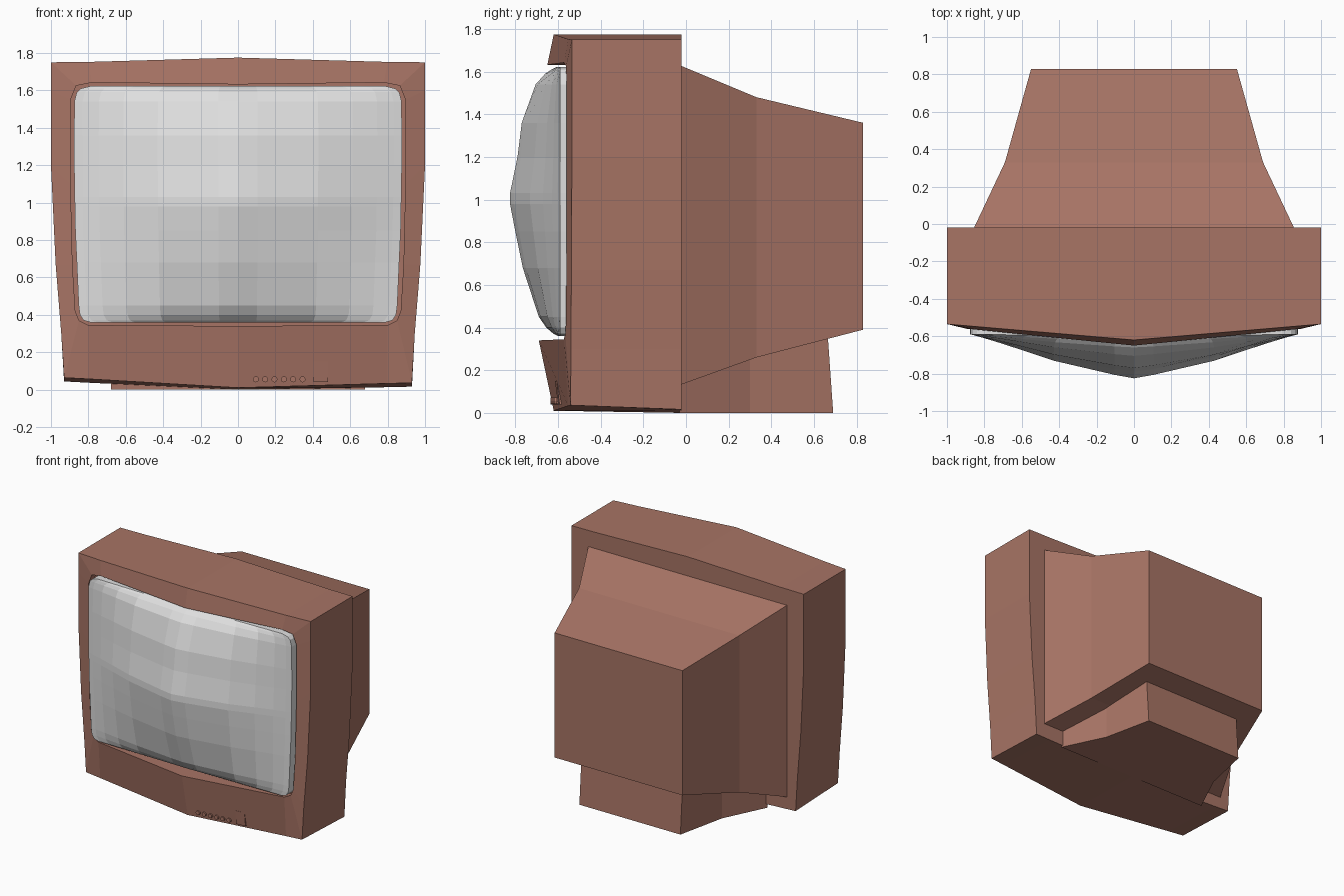
import bpy, bmesh, math

if "Cube" in bpy.data.objects:
    bpy.data.objects.remove(bpy.data.objects["Cube"], do_unlink=True)


def make_material(name, colour):
    mat = bpy.data.materials.new(name)
    mat.use_nodes = True
    mat.diffuse_color = colour
    mat.node_tree.nodes["Principled BSDF"].inputs["Base Color"].default_value = colour
    return mat


brown = make_material("warm brown plastic", (0.39, 0.175, 0.13, 1))
grey = make_material("pale grey glass", (0.74, 0.74, 0.74, 1))


def finish(bm, name, mat):
    bmesh.ops.recalc_face_normals(bm, faces=bm.faces)
    mesh = bpy.data.meshes.new(name)
    bm.to_mesh(mesh)
    bm.free()
    obj = bpy.data.objects.new(name, mesh)
    bpy.context.collection.objects.link(obj)
    mesh.materials.append(mat)
    return obj


def loft(name, loops, mat):
    """Skin a row of closed loops and cap both ends."""
    bm = bmesh.new()
    rings = [[bm.verts.new(p) for p in loop] for loop in loops]
    n = len(rings[0])
    for a, b in zip(rings, rings[1:]):
        for i in range(n):
            j = (i + 1) % n
            bm.faces.new((a[i], a[j], b[j], b[i]))
    bm.faces.new(rings[0])
    bm.faces.new(rings[-1])
    return finish(bm, name, mat)


def mirrored(half):
    """Complete a half outline whose first and last points lie on x = 0."""
    return half + [(-x, z) for x, z in reversed(half[1:-1])]


# Front housing: outer shell, pointed bezel and screen recess
outer = mirrored([(0, 1.775), (0.8, 1.752), (1, 1.75), (1, 1.6), (1, 1.2),
                  (0.975, 0.67), (0.945, 0.3), (0.93, 0.05), (0.8, 0.045), (0, 0.01)])
inner = mirrored([(0, 1.632), (0.78, 1.642), (0.865, 1.625), (0.895, 1.55), (0.895, 1.1),
                  (0.885, 0.67), (0.87, 0.42), (0.85, 0.37), (0.8, 0.345), (0, 0.34)])


def outer_y(x):
    return -0.535 - 0.085 * (1 - abs(x))


def lip_y(x, z):
    bulge = 0.09 if z > 1 else 0.13
    return -0.56 - bulge * max(0, 1 - abs(x) / 0.89)


def sag(x, z):
    return z - 0.015 * x if 0.02 < z < 0.1 else z


rear_loop = [(x, -0.02, max(0, sag(x, z) - 0.02) if z < 0.1 else z) for x, z in outer]
front_loop = [(x, outer_y(x), sag(x, z)) for x, z in outer]
lip_loop = [(x, lip_y(x, z), z) for x, z in inner]
recess_loop = [(x, -0.5, z) for x, z in inner]
loft("housing", [rear_loop, front_loop, lip_loop, recess_loop], brown)

# Tapered rear cover
sections = [(-0.03, 0.86, 0.13, 1.63), (0.33, 0.69, 0.26, 1.48), (0.83, 0.55, 0.39, 1.36)]
loft("rear_cover", [[(-w, y, lo), (w, y, lo), (w, y, hi), (-w, y, hi)]
                    for y, w, lo, hi in sections], brown)

# Foot under the rear cover
plan = [(0.68, -0.03), (0.52, 0.3), (0.435, 0.69)]
foot = plan + [(-x, y) for x, y in reversed(plan)]
loft("foot", [[(x, y - (z * 0.07 if y > 0.5 else 0), z) for x, y in foot]
              for z in (0, 0.38)], brown)

# Bulging glass: rows are height, half width and swell
rows = [(0.36, 0.79, 0.01), (0.37, 0.825, 0.03), (0.4, 0.845, 0.065), (0.45, 0.852, 0.1),
        (0.68, 0.862, 0.175), (0.85, 0.87, 0.21), (0.98, 0.872, 0.235), (1.03, 0.874, 0.235),
        (1.2, 0.876, 0.2), (1.36, 0.876, 0.18), (1.54, 0.875, 0.115), (1.59, 0.862, 0.07),
        (1.61, 0.84, 0.04), (1.622, 0.79, 0.015)]
half = [(0, 1), (0.12, 0.92), (0.49, 0.6), (0.7, 0.34), (0.85, 0.16), (0.95, 0.05), (1, 0)]
columns = [(-u, f) for u, f in reversed(half[1:])] + half
bm = bmesh.new()
grid = [[bm.verts.new((u * w, -0.59 - s * f, z)) for u, f in columns] for z, w, s in rows]
for a, b in zip(grid, grid[1:]):
    for i in range(len(columns) - 1):
        bm.faces.new((a[i], a[i + 1], b[i + 1], b[i]))
border = [e for e in bm.edges if e.is_boundary]
rim = bmesh.ops.extrude_edge_only(bm, edges=border)["geom"]
for v in rim:
    if isinstance(v, bmesh.types.BMVert):
        v.co.y = -0.505
finish(bm, "screen", grey)


# Controls on the lower bezel
def bezel_y(x, z):
    t = z / 0.34
    return outer_y(x) * (1 - t) + lip_y(x, 0.34) * t


def disc(x, y, z, r):
    return [(x + r * math.cos(k * math.tau / 12), y, z + r * math.sin(k * math.tau / 12))
            for k in range(12)]


for k in range(6):
    x, z = 0.095 + 0.05 * k, 0.055
    y = bezel_y(x, z)
    loft(f"button_{k + 1}", [disc(x, y + 0.02, z, 0.016), disc(x, y - 0.012, z, 0.016)], brown)

corners = [(0.405, 0.04), (0.48, 0.04), (0.48, 0.15), (0.405, 0.15)]
loft("power_switch", [[(x, bezel_y(x, z) + d, z) for x, z in corners]
                      for d in (0.02, -0.009)], brown)
